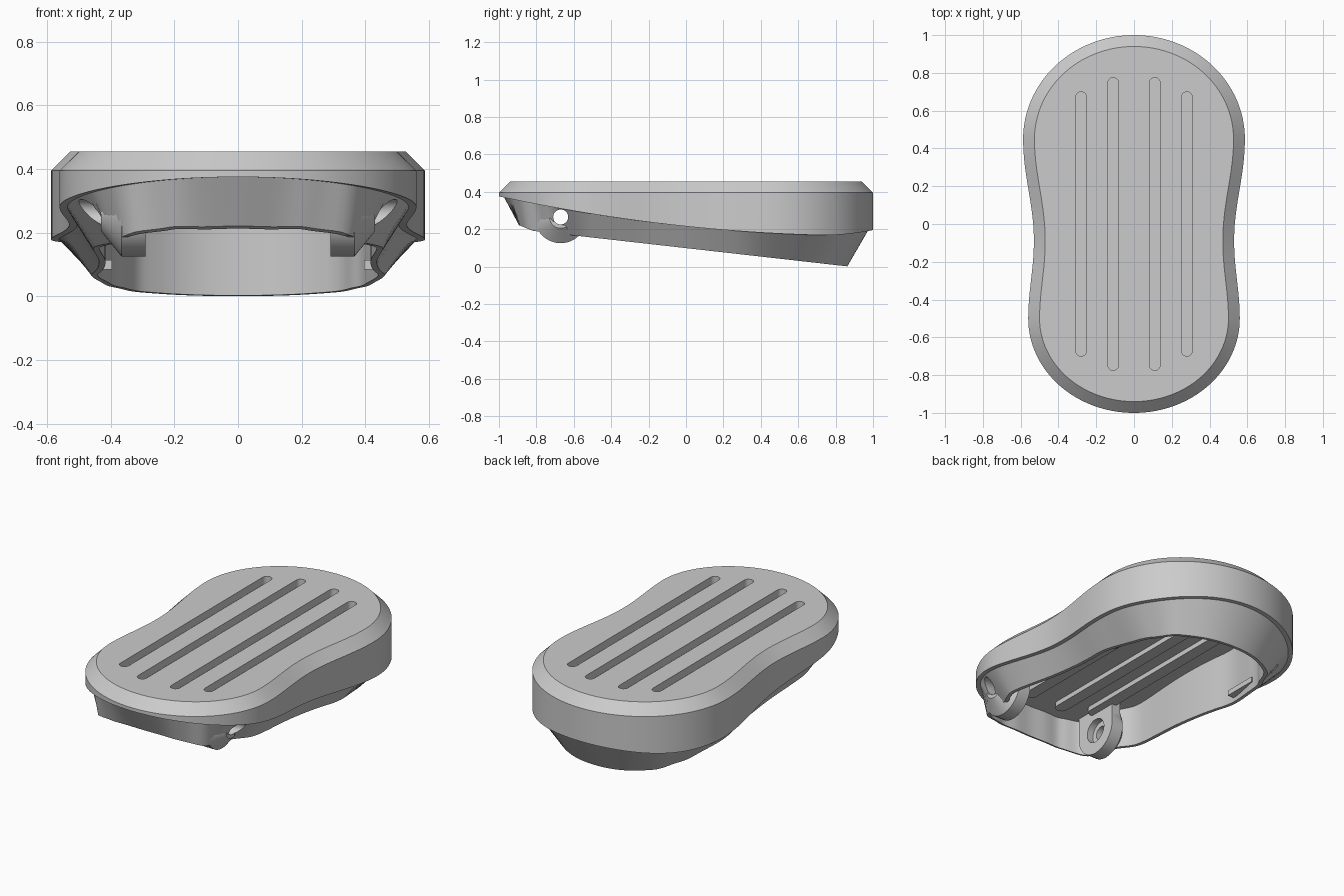
import bpy, bmesh, math
from math import sin, cos, pi
from mathutils import Vector

cube = bpy.data.objects.get("Cube")
if cube:
    bpy.data.objects.remove(cube, do_unlink=True)

mat = bpy.data.materials.new("plain grey")
mat.use_nodes = True
GREY = (0.6, 0.6, 0.6, 1)
mat.diffuse_color = GREY
mat.node_tree.nodes["Principled BSDF"].inputs["Base Color"].default_value = GREY


def make(name, bm):
    bmesh.ops.recalc_face_normals(bm, faces=bm.faces)
    me = bpy.data.meshes.new(name)
    bm.to_mesh(me)
    bm.free()
    ob = bpy.data.objects.new(name, me)
    bpy.context.collection.objects.link(ob)
    me.materials.append(mat)
    return ob


def activate(ob):
    bpy.ops.object.select_all(action='DESELECT')
    ob.select_set(True)
    bpy.context.view_layer.objects.active = ob


def smooth(ob):
    activate(ob)
    bpy.ops.object.shade_smooth_by_angle(angle=math.radians(30))


def loft(bm, rings):
    """Skin a list of point rings and cap both ends."""
    vs = [[bm.verts.new(p) for p in ring] for ring in rings]
    for a, b in zip(vs, vs[1:]):
        for i in range(len(a)):
            j = (i + 1) % len(a)
            bm.faces.new((a[i], a[j], b[j], b[i]))
    bm.faces.new(vs[0])
    bm.faces.new(vs[-1])


def cut(ob, cutter):
    cutter.hide_render = True
    mod = ob.modifiers.new("cut", 'BOOLEAN')
    mod.operation = 'DIFFERENCE'
    mod.solver = 'EXACT'
    mod.object = cutter
    activate(ob)
    bpy.ops.object.modifier_apply(modifier=mod.name)
    bpy.data.objects.remove(cutter, do_unlink=True)


def blend(table, y):
    """Ease between (y, value) pairs."""
    for (y0, a), (y1, b) in zip(table, table[1:]):
        if y <= y1:
            t = max(0, (y - y0) / (y1 - y0))
            return a + (b - a) * (1 - cos(pi * t)) / 2
    return table[-1][1]


# Hourglass outline: elliptical ends eased into a narrow waist
BACK_Y, FRONT_Y = 0.45, -0.5
WIDTHS = [(FRONT_Y, 0.56), (-0.09, 0.53), (BACK_Y, 0.587)]
half = []
for i in range(32):
    a = pi / 2 * i / 32
    half.append(Vector((WIDTHS[-1][1] * sin(a), BACK_Y + (1 - BACK_Y) * cos(a))))
for i in range(32):
    y = BACK_Y + (FRONT_Y - BACK_Y) * i / 32
    half.append(Vector((blend(WIDTHS, y), y)))
for i in range(33):
    a = pi / 2 * i / 32
    half.append(Vector((WIDTHS[0][1] * cos(a), FRONT_Y - (1 + FRONT_Y) * sin(a))))
half[-1].x = 0
points = half + [Vector((-p.x, p.y)) for p in half[-2:0:-1]]
outline = []
for i, p in enumerate(points):
    t = (points[(i + 1) % len(points)] - points[i - 1]).normalized()
    outline.append((p, Vector((-t.y, t.x))))


def rim_z(y):
    return 0.215 - 0.105 * y + 0.055 * y * y + 0.03 * max(0, (y - 0.7) / 0.3) ** 2


def floor_z(y):
    return max(0, 0.0985 - 0.113 * y) + 0.3 * max(0, -y - 0.82)


# Skirt taper per depth: upright at the front corners, deep at the flanks
TAPER = [(-1, 0.7), (-0.95, 0.35), (-0.88, 0.15), (-0.8, 0.4), (-0.67, 0.8), (-0.45, 0.6),
         (-0.1, 0.55), (0.2, 0.65), (0.5, 0.95), (0.7, 0.85), (0.87, 0.6), (1, 0.55)]


def skirt_inset(y):
    return 0.03 + blend(TAPER, y) * (rim_z(y) - floor_z(y))


def cavity_inset(y):
    return skirt_inset(y) + 0.02


def ring(inset, height):
    pts = []
    for p, n in outline:
        q = p - n * (inset(p.y) if callable(inset) else inset)
        z = height(p.y, q.y) if callable(height) else height
        pts.append((q.x, q.y, z))
    return pts


# Body: bevelled top, rim, tapered skirt, upright cavity wall, underside
bm = bmesh.new()
loft(bm, [
    ring(0.06, 0.455),
    ring(0, 0.395),
    ring(0, lambda y, q: rim_z(y)),
    ring(0.025, lambda y, q: rim_z(y)),
    ring(skirt_inset, lambda y, q: floor_z(q)),
    ring(cavity_inset, lambda y, q: floor_z(q)),
    ring(cavity_inset, 0.398),
])
body = make("pedal_body", bm)


def stadium(bm, x, length, r, z0, z1):
    """Upright prism with rounded ends along y."""
    pts = []
    for end, start in ((1, 0), (-1, pi)):
        for i in range(13):
            a = start + pi * i / 12
            pts.append((x + r * cos(a), end * (length - r) + r * sin(a)))
    loft(bm, [[(px, py, z) for px, py in pts] for z in (z0, z1)])


# Grip grooves in the top, with matching ribs on the underside
ribs, grooves = bmesh.new(), bmesh.new()
for x, length in [(s * x, length) for s in (-1, 1) for x, length in ((0.11, 0.775), (0.28, 0.70))]:
    stadium(ribs, x, length, 0.036, 0.37, 0.402)
    stadium(grooves, x, length, 0.028, 0.41, 0.5)
cut(body, make("groove_cutter", grooves))
smooth(make("underside_ribs", ribs))

# Pivot hole through both skirt sides
PIVOT_Y, PIVOT_Z = -0.67, 0.265


def around_pivot(x, r, square_top=False):
    """Ring about the pivot axis, optionally squared above it."""
    pts = []
    for i in range(40):
        c, s = cos(2 * pi * i / 40), sin(2 * pi * i / 40)
        k = r / max(abs(c), abs(s)) if square_top and s > 0 else r
        pts.append((x, PIVOT_Y + k * c, PIVOT_Z + k * s))
    return pts


def pivot_cutter(x0, x1, r):
    bm = bmesh.new()
    loft(bm, [around_pivot(x0, r), around_pivot(x1, r)])
    return make("pivot_cutter", bm)


cut(body, pivot_cutter(-0.8, 0.8, 0.04))
smooth(body)

# Pivot lugs: arched blocks with a counterbore and a tapered outer end
for side, name in ((1, "left"), (-1, "right")):
    bm = bmesh.new()
    loft(bm, [
        around_pivot(side * 0.29, 0.14, True),
        around_pivot(side * 0.345, 0.14, True),
        around_pivot(side * 0.365, 0.14),
        around_pivot(side * 0.43, 0.06),
    ])
    lug = make(name + "_pivot_lug", bm)
    cut(lug, pivot_cutter(side * 0.2, side * 0.6, 0.04))
    cut(lug, pivot_cutter(side * 0.2, side * 0.33, 0.07))
    smooth(lug)

    # Small clip ledge on the inner wall
    bm = bmesh.new()
    bmesh.ops.create_cube(bm, size=1)
    bmesh.ops.scale(bm, vec=(0.04, 0.2, 0.03), verts=bm.verts)
    bmesh.ops.translate(bm, vec=(side * 0.415, 0.42, 0.1), verts=bm.verts)
    make(name + "_clip_ledge", bm)
